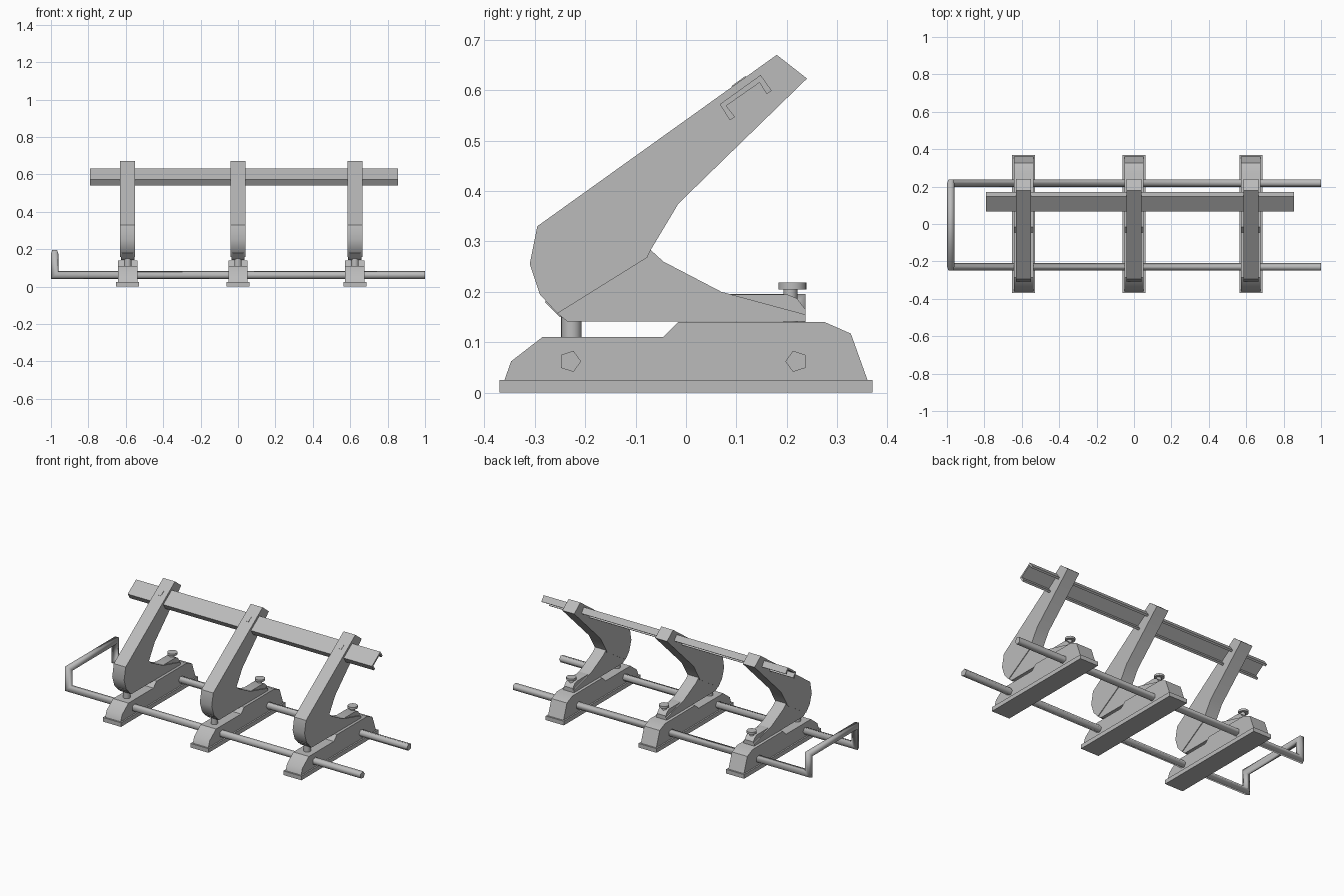
import bpy, bmesh, math
from mathutils import Vector

if "Cube" in bpy.data.objects:
    bpy.data.objects.remove(bpy.data.objects["Cube"], do_unlink=True)

grey = bpy.data.materials.new("satin_grey")
grey.use_nodes = True
GREY = (0.5, 0.5, 0.5, 1)
grey.diffuse_color = GREY
grey.node_tree.nodes["Principled BSDF"].inputs["Base Color"].default_value = GREY


def finish(name, bm, angle=35):
    """Turn a bmesh into an object, smooth below the given angle."""
    bmesh.ops.recalc_face_normals(bm, faces=bm.faces)
    mesh = bpy.data.meshes.new(name)
    bm.to_mesh(mesh)
    bm.free()
    mesh.materials.append(grey)
    obj = bpy.data.objects.new(name, mesh)
    bpy.context.collection.objects.link(obj)
    bpy.ops.object.select_all(action="DESELECT")
    obj.select_set(True)
    bpy.context.view_layer.objects.active = obj
    bpy.ops.object.shade_smooth_by_angle(angle=math.radians(angle))
    return obj


def extrude(name, profile, x0, x1):
    """Extrude a (y, z) profile along x."""
    bm = bmesh.new()
    face = bm.faces.new([bm.verts.new((x0, y, z)) for y, z in profile])
    new = bmesh.ops.extrude_face_region(bm, geom=[face])["geom"]
    verts = [v for v in new if isinstance(v, bmesh.types.BMVert)]
    bmesh.ops.translate(bm, verts=verts, vec=(x1 - x0, 0, 0))
    return finish(name, bm)


def cylinder(name, x, y, z0, z1, radius, sides=20):
    bm = bmesh.new()
    bmesh.ops.create_cone(bm, cap_ends=True, segments=sides, radius1=radius,
                          radius2=radius, depth=z1 - z0)
    bmesh.ops.translate(bm, verts=bm.verts, vec=(x, y, (z0 + z1) / 2))
    return finish(name, bm)


def sweep(name, path, radius, sides):
    """Sweep a polygon along a path with mitred corners."""
    path = [Vector(p) for p in path]
    bm = bmesh.new()
    ring = []
    for i in range(sides):
        a = math.tau * i / sides
        ring.append(path[0] + Vector((0, radius * math.cos(a), radius * math.sin(a))))
    rings = [[bm.verts.new(p) for p in ring]]
    for i in range(1, len(path)):
        d = (path[i] - path[i - 1]).normalized()
        n = d.copy()
        if i + 1 < len(path):
            n = (d + (path[i + 1] - path[i]).normalized()).normalized()
        ring = [p + d * ((path[i] - p).dot(n) / d.dot(n)) for p in ring]
        rings.append([bm.verts.new(p) for p in ring])
    for a, b in zip(rings, rings[1:]):
        for j in range(sides):
            k = (j + 1) % sides
            bm.faces.new((a[j], a[k], b[k], b[j]))
    bm.faces.new(rings[0])
    bm.faces.new(rings[-1])
    return finish(name, bm, 75)


PLATE = [(-0.37, 0), (0.37, 0), (0.37, 0.025), (-0.37, 0.025)]
BODY = [(-0.36, 0.025), (-0.347, 0.062), (-0.285, 0.11), (-0.045, 0.11),
        (-0.015, 0.14), (0.275, 0.14), (0.327, 0.117), (0.36, 0.025)]
ARM = [(0.18, 0.67), (0.24, 0.623), (-0.015, 0.375), (-0.07, 0.283), (-0.077, 0.268),
       (-0.255, 0.157), (-0.29, 0.195), (-0.31, 0.255), (-0.295, 0.33)]
BRACKET = [(-0.235, 0.141), (0.237, 0.141), (0.237, 0.155), (0.07, 0.2),
           (-0.045, 0.26), (-0.07, 0.283), (-0.077, 0.268), (-0.255, 0.157)]
CORE = [(-0.25, 0.15), (0.237, 0.15), (0.237, 0.165), (0.22, 0.187), (0.2, 0.195),
        (0.08, 0.195), (-0.22, 0.22), (-0.28, 0.18)]

# Thin slot cover lying on the sloping top of the arm
slope = Vector((0.475, 0.34)).normalized()
normal = Vector((-slope.y, slope.x))
mid = Vector((0.105, 0.6163))
SLOT = [mid + slope * s * 0.017 + normal * h for s, h in ((-1, 0), (1, 0), (1, 0.002), (-1, 0.002))]

# Three punch units
for side, x in (("right", -0.59), ("middle", 0.0), ("left", 0.625)):
    for part, profile, half in (("base_plate", PLATE, 0.061), ("base_body", BODY, 0.052),
                                ("lever_arm", ARM, 0.04), ("hinge_bracket", BRACKET, 0.036),
                                ("bracket_core", CORE, 0.029), ("arm_slot", SLOT, 0.008)):
        extrude(f"{side}_{part}", profile, x - half, x + half)
    cylinder(f"{side}_punch_pin", x, -0.227, 0.1, 0.17, 0.02)
    cylinder(f"{side}_screw_shaft", x, 0.207, 0.14, 0.206, 0.014)
    cylinder(f"{side}_screw_head", x, 0.211, 0.205, 0.218, 0.028)

# Channel rail linking the arms
RAIL = [(0.067, 0.572), (0.148, 0.63), (0.17, 0.599), (0.16, 0.592), (0.146, 0.615),
        (0.08, 0.569), (0.097, 0.547), (0.087, 0.54)]
extrude("press_rail", RAIL, -0.79, 0.855)

# Guide rods joined by a raised handle at one end
FRONT, BACK, LOW, HIGH, END = -0.23, 0.219, 0.062, 0.178, -0.98
sweep("guide_rod_frame", [(1, FRONT, LOW), (END, FRONT, LOW), (END, FRONT, HIGH),
                          (END, BACK, HIGH), (END, BACK, LOW), (1, BACK, LOW)], 0.022, 5)
